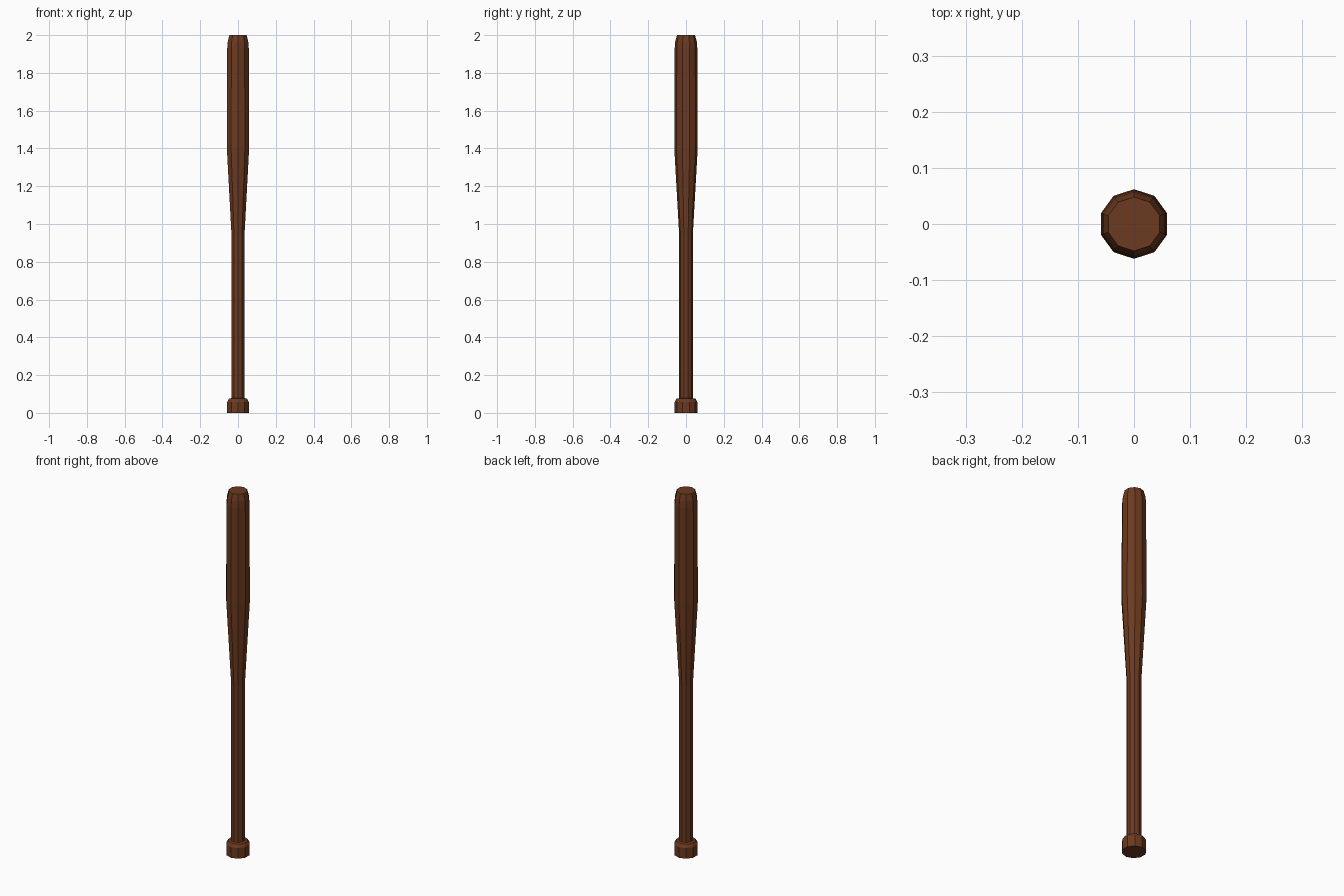
import bpy, bmesh, math

if "Cube" in bpy.data.objects:
    bpy.data.objects.remove(bpy.data.objects["Cube"])

SIDES = 10
# lathe profile (radius, height) from knob to barrel tip
PROFILE = [(0.060, 0.0), (0.060, 0.058), (0.050, 0.075), (0.036, 0.078),
           (0.036, 0.94), (0.062, 1.40), (0.060, 1.93), (0.057, 1.965), (0.048, 2.0)]

# wood material
wood = bpy.data.materials.new("dark_wood")
wood.diffuse_color = (0.15, 0.042, 0.014, 1)
wood.use_nodes = True
wood.node_tree.nodes["Principled BSDF"].inputs["Base Color"].default_value = wood.diffuse_color

# bat: stacked decagon rings joined by flat quads
bm = bmesh.new()
rings = []
for r, z in PROFILE:
    angles = [math.pi / 2 + 2 * math.pi * i / SIDES for i in range(SIDES)]
    rings.append([bm.verts.new((r * math.cos(a), r * math.sin(a), z)) for a in angles])
for low, high in zip(rings, rings[1:]):
    for i in range(SIDES):
        j = (i + 1) % SIDES
        bm.faces.new((low[i], low[j], high[j], high[i]))

# end caps
bm.faces.new(rings[0][::-1])
bm.faces.new(rings[-1])

mesh = bpy.data.meshes.new("bat")
bm.to_mesh(mesh)
bm.free()
mesh.materials.append(wood)
bpy.context.collection.objects.link(bpy.data.objects.new("bat", mesh))
